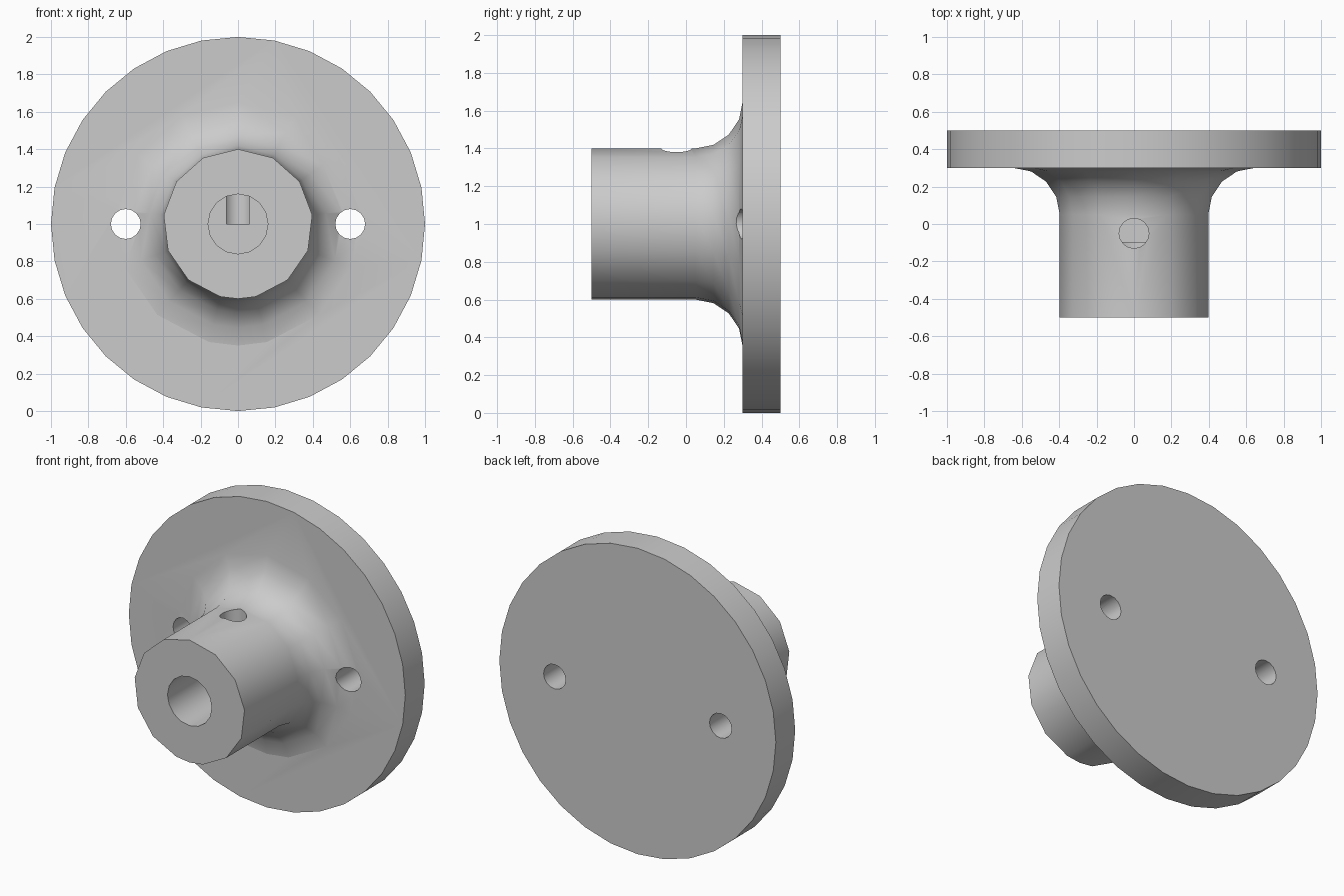
import bpy
import bmesh
from math import pi, sin, cos, radians
from mathutils import Matrix, Vector

cube = bpy.data.objects.get("Cube")
if cube:
    bpy.data.objects.remove(cube, do_unlink=True)

grey = bpy.data.materials.new("plain grey")
grey.use_nodes = True
GREY = (0.6, 0.6, 0.6, 1)
grey.diffuse_color = GREY
grey.node_tree.nodes["Principled BSDF"].inputs["Base Color"].default_value = GREY

AXIS_Z = 1.0  # height of the hub axis


def finish(name, bm):
    bmesh.ops.recalc_face_normals(bm, faces=bm.faces)
    mesh = bpy.data.meshes.new(name)
    bm.to_mesh(mesh)
    bm.free()
    mesh.materials.append(grey)
    obj = bpy.data.objects.new(name, mesh)
    bpy.context.collection.objects.link(obj)
    return obj


def cylinder(name, radius, start, end, sides):
    """Closed cylinder between two points."""
    start, end = Vector(start), Vector(end)
    along = end - start
    turn = Vector((0, 0, 1)).rotation_difference(along).to_matrix().to_4x4()
    bm = bmesh.new()
    bmesh.ops.create_cone(bm, cap_ends=True, segments=sides, radius1=radius,
                          radius2=radius, depth=along.length,
                          matrix=Matrix.Translation((start + end) / 2) @ turn)
    return finish(name, bm)


def lathe(name, profile, angles):
    """Closed solid turned about the hub axis from (radius, y) points."""
    bm = bmesh.new()
    rings = [[bm.verts.new((r * sin(a), y, AXIS_Z + r * cos(a))) for a in angles]
             for r, y in profile]
    n = len(angles)
    for low, high in zip(rings, rings[1:]):
        for i in range(n):
            j = (i + 1) % n
            bm.faces.new((low[i], low[j], high[j], high[i]))
    bm.faces.new(rings[0])
    bm.faces.new(rings[-1])
    return finish(name, bm)


def combine(target, tool, operation):
    mod = target.modifiers.new(operation.lower(), "BOOLEAN")
    mod.operation = operation
    mod.solver = "EXACT"
    mod.object = tool
    bpy.context.view_layer.objects.active = target
    bpy.ops.object.modifier_apply(modifier=mod.name)
    bpy.data.objects.remove(tool, do_unlink=True)


# Round mounting plate
flange = cylinder("flange_hub", 1, (0, 0.3, AXIS_Z), (0, 0.5, AXIS_Z), 32)

# Hub with a concave fillet running into the plate
FILLET = 0.25
profile = [(0.4, -0.5)]
for k in range(5):
    a = radians(22.5 * k)
    profile.append((0.65 - FILLET * cos(a), 0.05 + FILLET * sin(a)))
profile.append((0.65, 0.4))
angles = sorted([2 * pi * k / 13 for k in range(13)] + [pi])
combine(flange, lathe("hub", profile, angles), "UNION")

# Blind shaft bore
combine(flange, cylinder("bore", 0.16, (0, -0.7, AXIS_Z), (0, -0.1, AXIS_Z), 16),
        "DIFFERENCE")

# Set screw hole from the top down to the axis
combine(flange, cylinder("screw_hole", 0.08, (0, -0.05, AXIS_Z), (0, -0.05, 1.6), 16),
        "DIFFERENCE")

# Bolt holes through the plate
for side in (-1, 1):
    x = 0.6 * side
    combine(flange, cylinder("bolt_hole", 0.08, (x, 0, AXIS_Z), (x, 0.7, AXIS_Z), 16),
            "DIFFERENCE")

# Smooth curves, crisp rims
bpy.ops.object.select_all(action="DESELECT")
flange.select_set(True)
bpy.context.view_layer.objects.active = flange
bpy.ops.object.shade_smooth_by_angle(angle=radians(35))
